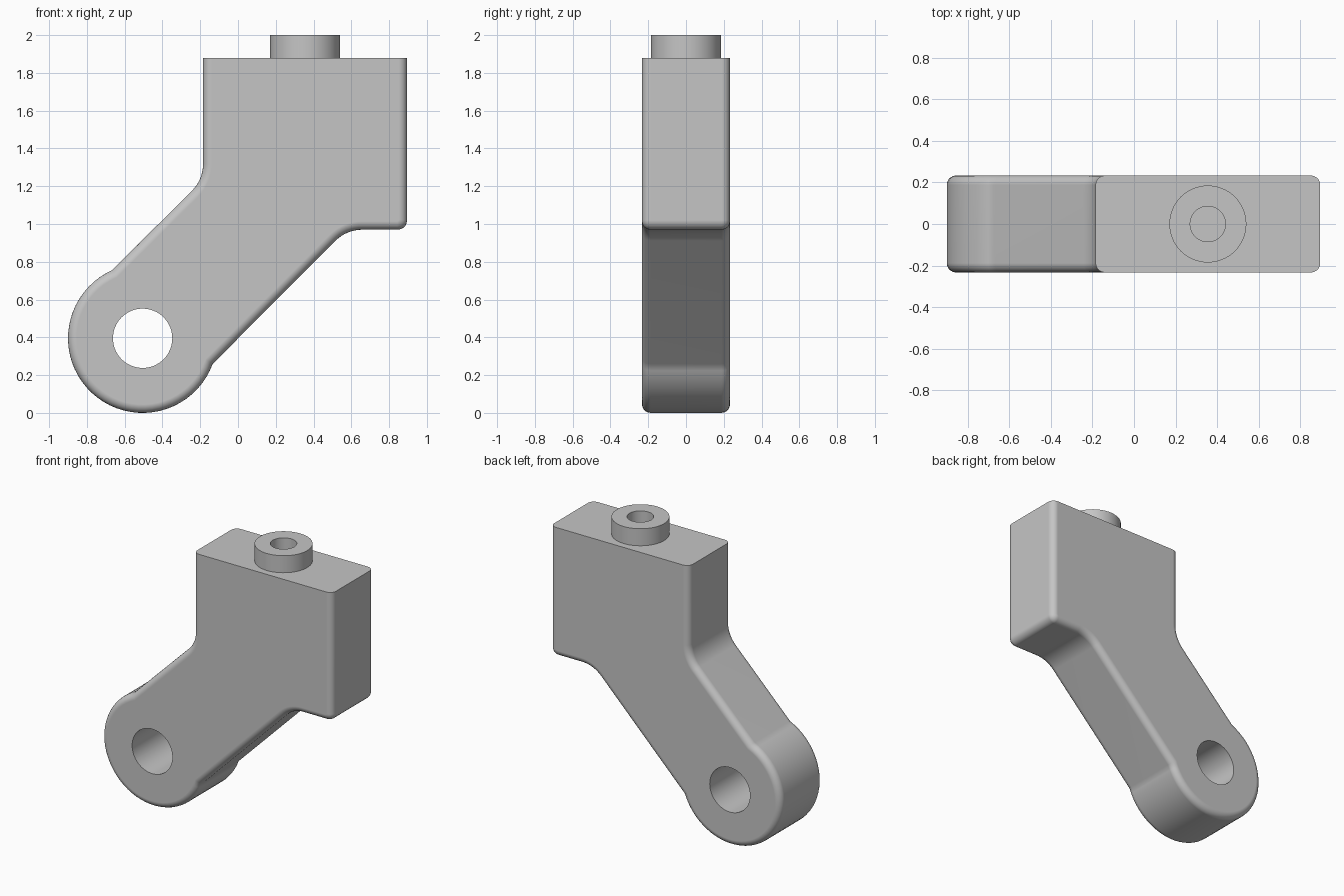
import bpy, bmesh
from math import atan2, cos, sin, pi
from mathutils import Vector

cube = bpy.data.objects.get("Cube")
if cube:
    bpy.data.objects.remove(cube)

HALF = 0.233          # half thickness of the bracket
TOP = 1.88            # height of the mounting face
PIVOT = Vector((-0.505, 0.395))
EYE_RADIUS = 0.395
BOSS_X = 0.355

grey = bpy.data.materials.new("plain grey")
grey.use_nodes = True
colour = (0.56, 0.56, 0.56, 1)
grey.diffuse_color = colour
grey.node_tree.nodes["Principled BSDF"].inputs["Base Color"].default_value = colour


def arc(centre, radius, start, end, steps):
    """Points along a circular arc between two angles."""
    angles = [start + (end - start) * i / steps for i in range(steps + 1)]
    return [centre + radius * Vector((cos(a), sin(a))) for a in angles]


def fillet(before, corner, after, radius, steps=8):
    """Points of an arc that rounds one profile corner."""
    before, corner, after = Vector(before), Vector(corner), Vector(after)
    a, b = (before - corner).normalized(), (after - corner).normalized()
    half = a.angle(b) / 2
    centre = corner + (a + b).normalized() * radius / sin(half)
    reach = radius * cos(half) / sin(half)
    first, last = corner + a * reach - centre, corner + b * reach - centre
    start = atan2(first.y, first.x)
    turn = (atan2(last.y, last.x) - start + pi) % (2 * pi) - pi
    return arc(centre, radius, start, start + turn, steps)


def cylinder(name, radius, height, location, lying=False):
    bpy.ops.mesh.primitive_cylinder_add(
        vertices=64, radius=radius, depth=height, location=location,
        rotation=(pi / 2 if lying else 0, 0, 0))
    obj = bpy.context.object
    obj.name = name
    obj.data.materials.append(grey)
    return obj


def activate(obj):
    bpy.ops.object.select_all(action='DESELECT')
    obj.select_set(True)
    bpy.context.view_layer.objects.active = obj


def cut(obj, cutter):
    activate(obj)
    mod = obj.modifiers.new("bore", 'BOOLEAN')
    mod.operation = 'DIFFERENCE'
    mod.solver = 'EXACT'
    mod.object = cutter
    bpy.ops.object.modifier_apply(modifier=mod.name)


# Side profile: block, slanted arm and round pivot eye
top_left, inner_left = (-0.185, TOP), (-0.185, 1.235)
arm_top, arm_bottom = Vector((-0.666, 0.754)), Vector((-0.135, 0.26))
inner_right, low_right, top_right = (0.575, 0.97), (0.895, 0.97), (0.895, TOP)

profile = [Vector(top_left)]
profile += fillet(top_left, inner_left, arm_top, 0.2)
upper, lower = arm_top - PIVOT, arm_bottom - PIVOT
profile += arc(PIVOT, EYE_RADIUS, atan2(upper.y, upper.x),
               atan2(lower.y, lower.x) + 2 * pi, 40)
profile += fillet(arm_bottom, inner_right, low_right, 0.2)
profile += fillet(inner_right, low_right, top_right, 0.05, 5)
profile.append(Vector(top_right))

# Bracket body: two caps joined by walls, rims rounded except at the mounting face
bm = bmesh.new()
front, back = ([bm.verts.new((p.x, y, p.y)) for p in profile] for y in (-HALF, HALF))
bm.faces.new(front)
bm.faces.new(back[::-1])
for i in range(len(profile)):
    bm.faces.new((front[i], front[i - 1], back[i - 1], back[i]))
bmesh.ops.recalc_face_normals(bm, faces=bm.faces)
rims = [e for e in bm.edges
        if e.verts[0].co.y * e.verts[1].co.y > 0
        and min(v.co.z for v in e.verts) < TOP - 0.01]
bmesh.ops.bevel(bm, geom=rims, offset=0.045, offset_type='OFFSET', segments=5,
                profile=0.5, affect='EDGES', clamp_overlap=False)
mesh = bpy.data.meshes.new("bracket_body")
bm.to_mesh(mesh)
bm.free()
mesh.materials.append(grey)
body = bpy.data.objects.new("bracket_body", mesh)
bpy.context.collection.objects.link(body)

# Boss on the mounting face
boss = cylinder("mounting_boss", 0.185, 2 - TOP + 0.01, (BOSS_X, 0, (TOP - 0.01 + 2) / 2))

# Pivot hole through the eye, and blind bore down through the boss
pivot_cutter = cylinder("pivot_cutter", 0.157, 1, (PIVOT.x, 0, PIVOT.y), lying=True)
bore_cutter = cylinder("bore_cutter", 0.085, 0.5, (BOSS_X, 0, 1.95))
cut(body, pivot_cutter)
cut(body, bore_cutter)
cut(boss, bore_cutter)
for cutter in (pivot_cutter, bore_cutter):
    bpy.data.objects.remove(cutter)

# Smooth curved surfaces, keep flat faces flat
for obj in (body, boss):
    activate(obj)
    bpy.ops.object.shade_smooth_by_angle(angle=pi / 6)
    normals = obj.modifiers.new("flat face normals", 'WEIGHTED_NORMAL')
    normals.keep_sharp = True
